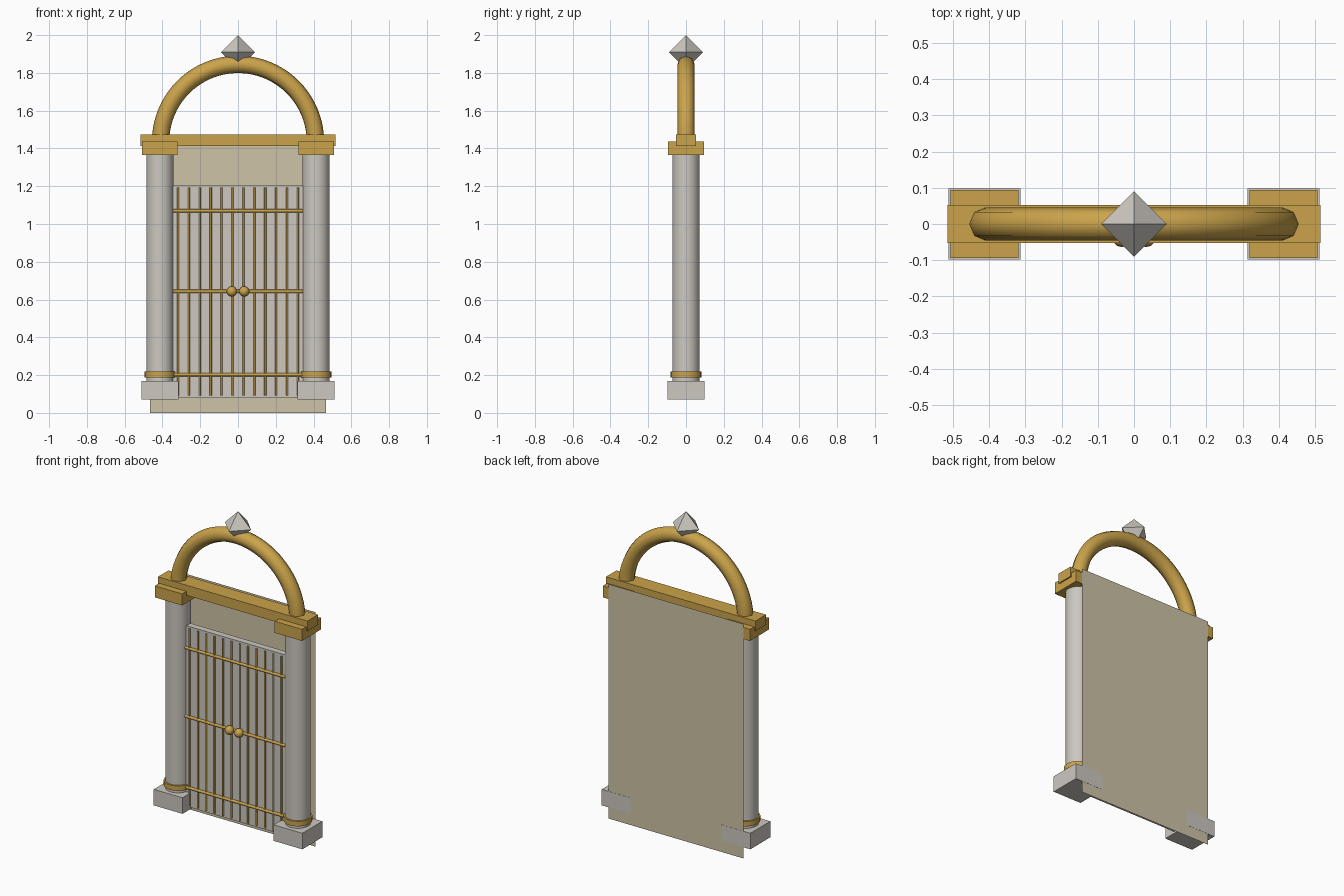
import bpy, bmesh
from math import pi, cos, sin
from mathutils import Matrix, Vector

cube = bpy.data.objects.get("Cube")
if cube:
    bpy.data.objects.remove(cube, do_unlink=True)


def material(name, color):
    m = bpy.data.materials.new(name)
    m.use_nodes = True
    rgba = (*color, 1)
    m.diffuse_color = rgba
    m.node_tree.nodes["Principled BSDF"].inputs["Base Color"].default_value = rgba
    return m


gold = material("gold", (0.60, 0.37, 0.07))
stone = material("pale stone", (0.61, 0.58, 0.53))
plaster = material("beige plaster", (0.61, 0.55, 0.38))


def finish(name, bm, mat, smooth=False):
    bmesh.ops.recalc_face_normals(bm, faces=bm.faces)
    mesh = bpy.data.meshes.new(name)
    bm.to_mesh(mesh)
    bm.free()
    mesh.materials.append(mat)
    ob = bpy.data.objects.new(name, mesh)
    bpy.context.collection.objects.link(ob)
    if smooth:
        bpy.ops.object.select_all(action='DESELECT')
        ob.select_set(True)
        bpy.context.view_layer.objects.active = ob
        bpy.ops.object.shade_smooth_by_angle(angle=pi / 3.5)
    return ob


def box(name, x, y, z, mat):
    """Box from (min, max) pairs."""
    bm = bmesh.new()
    bmesh.ops.create_cube(bm, size=1)
    lo, hi = Vector((x[0], y[0], z[0])), Vector((x[1], y[1], z[1]))
    bmesh.ops.scale(bm, vec=hi - lo, verts=bm.verts)
    bmesh.ops.translate(bm, vec=(lo + hi) / 2, verts=bm.verts)
    return finish(name, bm, mat)


def rod(name, a, b, radius, mat, sides=32):
    """Cylinder between two points."""
    a, b = Vector(a), Vector(b)
    turn = (b - a).to_track_quat('Z', 'Y').to_matrix().to_4x4()
    bm = bmesh.new()
    bmesh.ops.create_cone(bm, cap_ends=True, segments=sides, radius1=radius, radius2=radius,
                          depth=(b - a).length, matrix=Matrix.Translation((a + b) / 2) @ turn)
    return finish(name, bm, mat, True)


# Columns with plinth, ring and capital
COL = 0.413
for side, s in (("left", 1), ("right", -1)):
    c = COL * s
    box(side + "_plinth", (c - 0.099, c + 0.099), (-0.098, 0.098), (0.07, 0.17), stone)
    rod(side + "_column", (c, 0, 0.17), (c, 0, 1.37), 0.072, stone)
    rod(side + "_column_ring", (c, 0, 0.187), (c, 0, 0.218), 0.081, gold)
    box(side + "_capital", (c - 0.094, c + 0.094), (-0.094, 0.094), (1.365, 1.437), gold)

# Beam across the top
box("beam", (-0.515, 0.515), (-0.052, 0.052), (1.412, 1.475), gold)

# Thin back wall
bm = bmesh.new()
bm.faces.new([bm.verts.new((x, 0.097, z)) for x, z in
              ((-0.465, 0), (0.465, 0), (0.465, 1.46), (-0.465, 1.46))])
finish("back_wall", bm, plaster)

# Door with its grille and knobs
box("door", (-0.345, 0.345), (-0.02, 0.02), (0.08, 1.205), stone)
for i in range(12):
    x = (i - 5.5) * 0.0577
    rod("door_bar", (x, -0.024, 0.092), (x, -0.024, 1.193), 0.0055, gold, 8)
for z in (0.202, 0.643, 1.07):
    rod("door_rail", (-0.345, -0.024, z), (0.345, -0.024, z), 0.009, gold, 8)
for side, s in (("left", 1), ("right", -1)):
    bm = bmesh.new()
    bmesh.ops.create_uvsphere(bm, u_segments=12, v_segments=8, radius=0.027,
                              matrix=Matrix.Translation((0.033 * s, -0.037, 0.643)))
    finish(side + "_door_knob", bm, gold, True)

# Half-ring arch: a ring of points swept over the beam
bm = bmesh.new()
STEPS, SIDES, MAJOR, MINOR = 40, 8, 0.41, 0.046
rings = []
for i in range(STEPS + 1):
    a = pi * i / STEPS
    ring = []
    for j in range(SIDES):
        b = 2 * pi * j / SIDES
        r = MAJOR + MINOR * cos(b)
        ring.append(bm.verts.new((r * cos(a), MINOR * sin(b), 1.435 + r * sin(a))))
    rings.append(ring)
for p, q in zip(rings, rings[1:]):
    for j in range(SIDES):
        k = (j + 1) % SIDES
        bm.faces.new((p[j], p[k], q[k], q[j]))
bm.faces.new(rings[0])
bm.faces.new(rings[-1])
finish("arch", bm, gold, True)

# Eight-sided finial gem
bm = bmesh.new()
bmesh.ops.create_uvsphere(bm, u_segments=4, v_segments=2, radius=0.09,
                          matrix=Matrix.Translation((0, 0, 1.91)))
finish("finial_gem", bm, stone)
